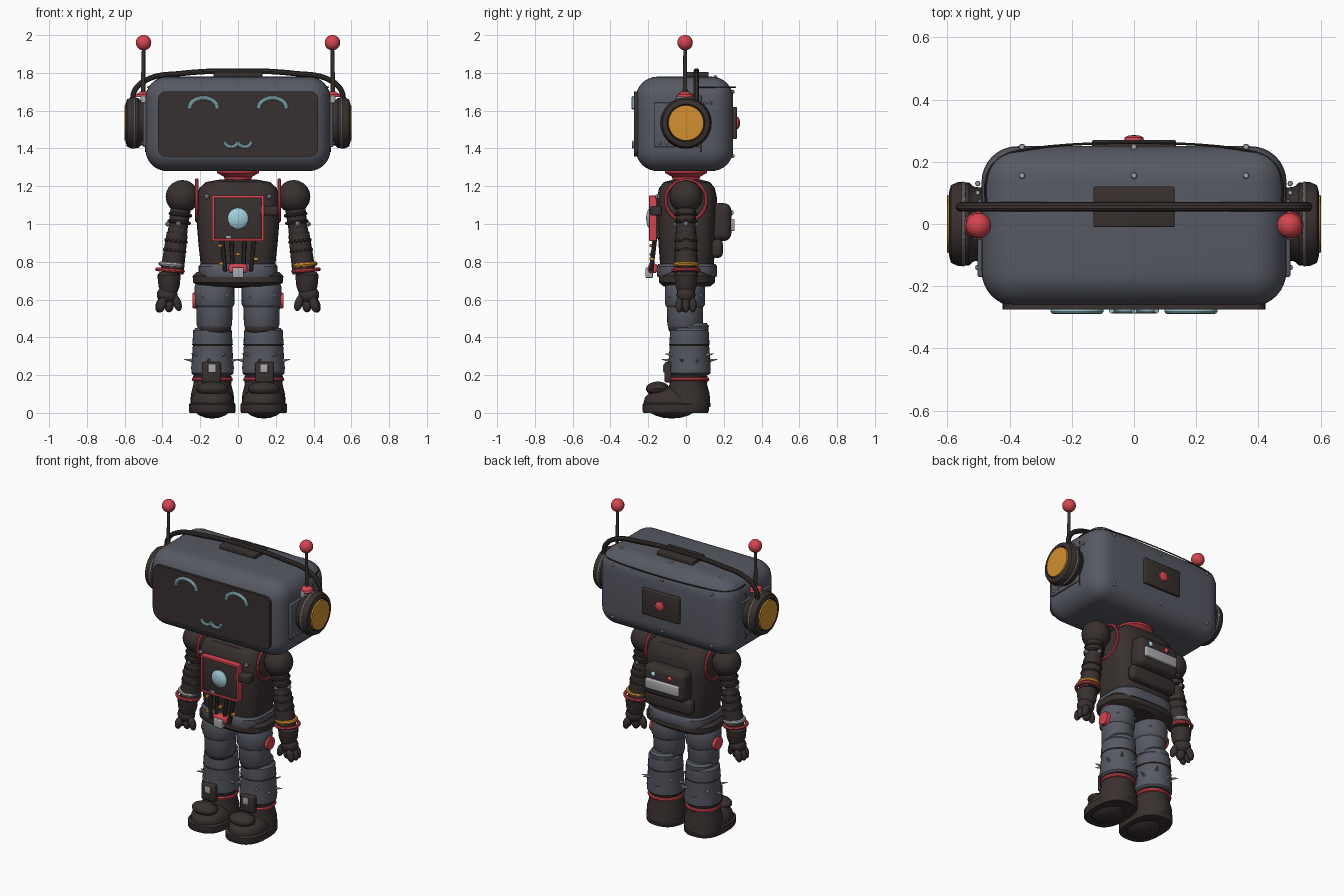
import bpy, bmesh, math
from mathutils import Vector, Matrix

if "Cube" in bpy.data.objects:
    bpy.data.objects.remove(bpy.data.objects["Cube"])

def make_mat(name, rgb):
    m = bpy.data.materials.new(name)
    m.use_nodes = True
    m.diffuse_color = (*rgb, 1)
    m.node_tree.nodes["Principled BSDF"].inputs["Base Color"].default_value = (*rgb, 1)
    return m

GREY = make_mat("slate grey", (.095, .1, .125))
DARK = make_mat("dark brown", (.04, .03, .029))
RED = make_mat("coral red", (.66, .06, .08))
AMBER = make_mat("amber", (.65, .28, .03))
BLUE = make_mat("pale blue", (.36, .63, .7))
STEEL = make_mat("light steel", (.4, .4, .42))
parts = []

def finish(name, mesh, mat):
    mesh.materials.clear()
    mesh.materials.append(mat)
    ob = bpy.data.objects.new(name, mesh)
    bpy.context.collection.objects.link(ob)
    parts.append(ob)
    return ob

def from_bm(name, bm, mat):
    bmesh.ops.recalc_face_normals(bm, faces=bm.faces)
    mesh = bpy.data.meshes.new(name)
    bm.to_mesh(mesh)
    bm.free()
    return finish(name, mesh, mat)

def box(name, c, size, mat, bev=.01, axis=None, seg=3):
    bm = bmesh.new()
    bmesh.ops.create_cube(bm, size=1, matrix=Matrix.Translation(c) @ Matrix.Diagonal((*size, 1)))
    edges = [e for e in bm.edges if axis is None or
             abs((e.verts[0].co - e.verts[1].co).normalized()[axis]) > .9]
    if bev:
        bmesh.ops.bevel(bm, geom=edges, offset=bev, segments=seg, profile=.5, affect='EDGES')
    return from_bm(name, bm, mat)

def ball(name, c, r, mat, tilt=0, seg=20):
    r = r if isinstance(r, tuple) else (r, r, r)
    bm = bmesh.new()
    bmesh.ops.create_uvsphere(bm, u_segments=seg, v_segments=seg // 2, radius=1, matrix=
        Matrix.Translation(c) @ Matrix.Rotation(tilt, 4, 'Y') @ Matrix.Diagonal((*r, 1)))
    return from_bm(name, bm, mat)

def lathe(name, c, profile, mat, axis=(0, 0, 1), sy=1, power=2, n=32):
    """Sweep (radius, height) points round an axis; power > 2 squares the section."""
    bm = bmesh.new()
    turn = Matrix.Translation(c) @ Vector(axis).to_track_quat('Z', 'Y').to_matrix().to_4x4()
    soft = lambda v: math.copysign(abs(v) ** (2 / power), v)
    rings = []
    for r, h in profile:
        angles = [2 * math.pi * i / n for i in range(n)]
        rings.append([bm.verts.new(turn @ Vector((r * soft(math.cos(a)), r * sy * soft(math.sin(a)), h)))
                      for a in angles])
    for a, b in zip(rings, rings[1:]):
        for i in range(n):
            bm.faces.new((a[i], a[i - 1], b[i - 1], b[i]))
    bmesh.ops.remove_doubles(bm, verts=bm.verts, dist=1e-5)
    return from_bm(name, bm, mat)

def cyl(name, a, b, r, mat, r2=None, n=24):
    d = Vector(b) - Vector(a)
    r2 = r if r2 is None else r2
    return lathe(name, a, [(0, 0), (r, 0), (r2, d.length), (0, d.length)], mat, d, n=n)

def ring(name, c, R, r, mat, axis=(0, 0, 1), sy=1, power=2):
    prof = [(R + r * math.cos(t * math.pi / 4), r * math.sin(t * math.pi / 4)) for t in range(9)]
    return lathe(name, c, prof, mat, axis, sy, power)

def tube(name, pts, r, mat):
    cu = bpy.data.curves.new(name, 'CURVE')
    cu.dimensions, cu.bevel_depth, cu.bevel_resolution, cu.use_fill_caps = '3D', r, 3, True
    sp = cu.splines.new('BEZIER')
    sp.bezier_points.add(len(pts) - 1)
    for bp, p in zip(sp.bezier_points, pts):
        bp.co, bp.handle_left_type, bp.handle_right_type = p, 'AUTO', 'AUTO'
    tmp = bpy.data.objects.new(name + "_path", cu)
    bpy.context.collection.objects.link(tmp)
    mesh = bpy.data.meshes.new_from_object(tmp.evaluated_get(bpy.context.evaluated_depsgraph_get()))
    bpy.data.objects.remove(tmp)
    return finish(name, mesh, mat)

def rivet(c, r=.011):
    ball("rivet", c, r, STEEL, seg=8)

# Head, screen and face
box("head", (0, -.008, 1.53), (.98, .516, .5), GREY, .115, seg=8)
box("screen", (0, -.255, 1.53), (.845, .04, .345), DARK, .04, axis=1, seg=5)
for s in (-1, 1):
    arc = [(s * .183 + .075 * math.cos(t * math.pi / 6), -.277, 1.61 + .056 * math.sin(t * math.pi / 6))
           for t in range(7)]
    tube("eye", arc, .012, BLUE)
    tube("mouth_half", [(s * .073, -.277, 1.437), (s * .06, -.277, 1.416), (s * .035, -.277, 1.408),
                        (s * .01, -.277, 1.418), (0, -.277, 1.434)], .01, BLUE)
tube("head_seam", [(-.476, .06, 1.725), (-.475, .14, 1.725), (-.445, .2, 1.725), (-.37, .235, 1.725),
                   (.37, .235, 1.725), (.445, .2, 1.725), (.475, .14, 1.725), (.476, .06, 1.725)], .004, DARK)
box("head_back_plate", (0, .255, 1.535), (.27, .03, .17), DARK, .006)
lathe("back_button", (0, .268, 1.535), [(0, 0), (.032, 0), (.03, .01), (.018, .016), (0, .018)], RED, (0, 1, 0))
box("head_top_pad", (0, .055, 1.79), (.26, .13, .03), DARK, .005)
for x in (-.36, 0, .36):
    rivet((x, .155, 1.777))
    for z in (1.36, 1.7):
        rivet((x, .247, z))

# Headband, ears and antennas
tube("headband", [(-.56, .055, 1.64), (-.545, .055, 1.71), (-.48, .055, 1.765), (-.3, .055, 1.797),
                  (0, .055, 1.81), (.3, .055, 1.797), (.48, .055, 1.765), (.545, .055, 1.71),
                  (.56, .055, 1.64)], .015, DARK)
for s in (-1, 1):
    out = (s, 0, 0)
    box("ear_mount", (s * .475, -.045, 1.525), (.055, .25, .235), GREY, .006)
    cyl("head_side_seam", (s * .488, .08, 1.38), (s * .488, .08, 1.68), .005, DARK, n=8)
    lathe("ear_cup", (s * .48, 0, 1.535), [(0, 0), (.115, 0), (.12, .035), (.133, .05), (.135, .085),
          (.125, .108), (.1, .115), (.097, .105), (0, .105)], DARK, out, n=40)
    lathe("ear_disc", (s * .58, 0, 1.535), [(.095, 0), (.093, .02), (.05, .021), (0, .021)], AMBER, out, n=40)
    ring("ear_trim", (s * .548, 0, 1.535), .132, .005, STEEL, out)
    for y in (-.14, -.1, .1, .13):
        rivet((s * .502, y, 1.43 if y < 0 else 1.64), .009)
    box("antenna_clip", (s * .5, -.02, 1.66), (.03, .06, .04), STEEL, .004)
    lathe("antenna_base", (s * .5, -.005, 1.672), [(0, 0), (.045, 0), (.04, .014), (.016, .03), (0, .03)], RED)
    cyl("antenna_rod", (s * .503, -.005, 1.68), (s * .5, -.005, 1.94), .012, DARK, .009, 12)
    ball("antenna_tip", (s * .5, -.005, 1.96), .041, RED)

# Neck and torso
lathe("neck", (0, 0, 0), [(0, 1.19), (.1, 1.2), (.1, 1.222), (.07, 1.235), (.075, 1.25), (.11, 1.27),
                          (.115, 1.29), (0, 1.29)], RED)
lathe("torso", (0, .005, 0), [(0, .72), (.18, .72), (.195, .76), (.21, .9), (.222, 1.05), (.22, 1.14),
      (.205, 1.19), (.17, 1.222), (.1, 1.235), (0, 1.235)], DARK, sy=.72, power=3.6, n=48)
lathe("belt", (0, .005, 0), [(0, .72), (.205, .72), (.21, .735), (.21, .775), (.2, .787), (0, .787)],
      GREY, sy=.76, power=3.4, n=48)
lathe("hips", (0, .005, 0), [(0, .66), (.2, .67), (.238, .69), (.24, .725), (.22, .745), (0, .745)],
      DARK, sy=.62, power=3, n=48)

# Chest plate with lamp, cables and buckle
box("chest_panel", (0, -.16, 1.03), (.25, .06, .22), DARK, .01)
for s in (-1, 1):
    box("chest_frame_side", (s * .131, -.175, 1.03), (.014, .04, .24), RED, .004)
    box("chest_frame_bar", (0, -.175, 1.03 + s * .114), (.27, .04, .014), RED, .004)
    rivet((s * .165, -.15, 1.145), .014)
    for x in (.035, .085):
        cyl("cable", (s * x, -.165, .92), (s * x * .8, -.185, .75), .012, DARK, n=10)
box("chest_clasp", (.16, -.16, 1.07), (.1, .06, .05), DARK, .01)
lathe("chest_lamp", (0, -.185, 1.03), [(.056, 0), (.054, .01), (.038, .02), (.018, .025), (0, .026)], BLUE, (0, -1, 0))
for x, z in ((-.095, .885), (0, .84), (.095, .815), (-.09, .79)):
    box("cable_tag", (x, -.18, z), (.022, .025, .016), AMBER, .003)
box("status_plate", (-.05, -.185, .93), (.03, .02, .015), STEEL, .003)
box("buckle_mount", (0, -.175, .765), (.1, .05, .05), RED, .015)
box("buckle", (0, -.195, .742), (.06, .04, .055), STEEL, .005)

# Backpack
box("backpack", (0, .185, 1.01), (.3, .11, .2), DARK, .04, seg=5)
box("backpack_pouch", (0, .165, .87), (.34, .06, .1), DARK, .025)
box("backpack_bar", (0, .243, .995), (.24, .03, .065), STEEL, .008)
ball("pack_light_blue", (.07, .235, 1.06), .017, BLUE, seg=12)
ball("pack_light_red", (-.05, .235, 1.06), .017, RED, seg=12)

for s in (-1, 1):
    # Arm with bracelets
    ring("shoulder_trim", (s * .218, 0, 1.125), .108, .009, RED, (s, 0, 0))
    ball("shoulder", (s * .295, 0, 1.145), .088, DARK)
    cyl("upper_arm", (s * .3, 0, 1.11), (s * .318, 0, .97), .055, DARK, .05)
    ball("elbow", (s * .32, 0, .96), .053, DARK)
    cyl("forearm", (s * .322, 0, .95), (s * .35, 0, .74), .056, DARK, .062)
    for x, z in ((.305, 1.05), (.312, 1.01), (.328, .91), (.335, .86)):
        ring("arm_band", (s * x, 0, z), .054, .009, DARK, (-s * .12, 0, 1))
    for y in (-.056, .056):
        rivet((s * .315, y, 1.0), .014)
    rivet((s * .372, 0, 1.0), .014)
    ring("bracelet", (s * .352, 0, .785), .056, .013, AMBER if s > 0 else STEEL, (-s * .08, 0, 1))
    ring("red_bracelet", (s * .36, 0, .755), .069, .01, RED, (-s * .08, 0, 1))
    lathe("cuff", (s * .365, 0, 0), [(0, .63), (.045, .64), (.056, .67), (.062, .73), (.05, .745), (0, .745)], DARK)
    # Hand
    ball("palm", (s * .375, 0, .625), (.055, .05, .048), DARK)
    for i, y in enumerate((-.036, 0, .036)):
        ball("finger", (s * (.412 - abs(y) * .2), y, .572), (.024, .02, .042), DARK, -s * .3, 16)
    ball("finger_inner", (s * .365, -.005, .572), (.026, .03, .04), DARK, 0, 16)
    ball("thumb", (s * .322, -.015, .582), (.022, .024, .045), DARK, s * .3, 16)

    # Leg
    x = s * .125
    ring("hip_trim", (x, 0, .69), .1, .008, RED)
    lathe("thigh", (x, -.005, 0), [(0, .44), (.085, .45), (.094, .465), (.096, .56), (.1, .565), (.106, .575),
          (.106, .665), (.098, .685), (0, .685)], GREY)
    cyl("hip_disc", (s * .21, 0, .595), (s * .24, 0, .595), .046, RED, .04)
    ball("knee", (x, -.005, .45), (.09, .09, .05), DARK)
    lathe("shin", (s * .135, .018, 0), [(0, .2), (.1, .2), (.111, .21), (.113, .24), (.104, .36), (.106, .37),
          (.102, .435), (.09, .45), (0, .44)], GREY)
    lathe("calf_top", (s * .13, .035, 0), [(.08, .4), (.086, .46), (.075, .475), (0, .475)], GREY)
    ring("shin_seam", (s * .135, .018, .362), .104, .004, DARK)
    for i in range(9):
        a = 2 * math.pi * (i + .5) / 9
        d = Vector((math.cos(a), math.sin(a), .12))
        foot = Vector((s * .135, .018, .265 + .03 * (i % 2))) + d * .1
        cyl("spike", foot, foot + d * .05, .011, STEEL, .001, 8)
    for a in (-2.2, -.9, .9, 2.2):
        rivet((x + .105 * math.cos(a), -.005 + .105 * math.sin(a), .62), .009)

    # Boot
    f = s * .136
    ring("ankle_trim", (f, .015, .178), .098, .011, RED)
    lathe("boot_shaft", (f, .012, 0), [(.118, .03), (.113, .1), (.1, .15), (.102, .195), (.09, .205), (0, .205)], DARK)
    lathe("sole", (f, -.055, 0), [(0, 0), (.12, 0), (.124, .01), (.124, .045), (.115, .052), (0, .052)],
          DARK, sy=1.42, power=2.6, n=40)
    ball("boot_toe", (f, -.075, .055), (.116, .15, .085), DARK)
    ball("boot_strap", (f, -.15, .128), (.085, .062, .038), DARK)
    box("shin_guard", (f + s * .005, -.095, .215), (.1, .04, .11), DARK, .012)
    box("guard_badge", (f + s * .002, -.116, .235), (.04, .01, .042), STEEL, .003)

# Smooth shading with sharp edges kept
bpy.ops.object.select_all(action='DESELECT')
for ob in parts:
    ob.select_set(True)
bpy.context.view_layer.objects.active = parts[0]
bpy.ops.object.shade_smooth_by_angle(angle=math.radians(35))
